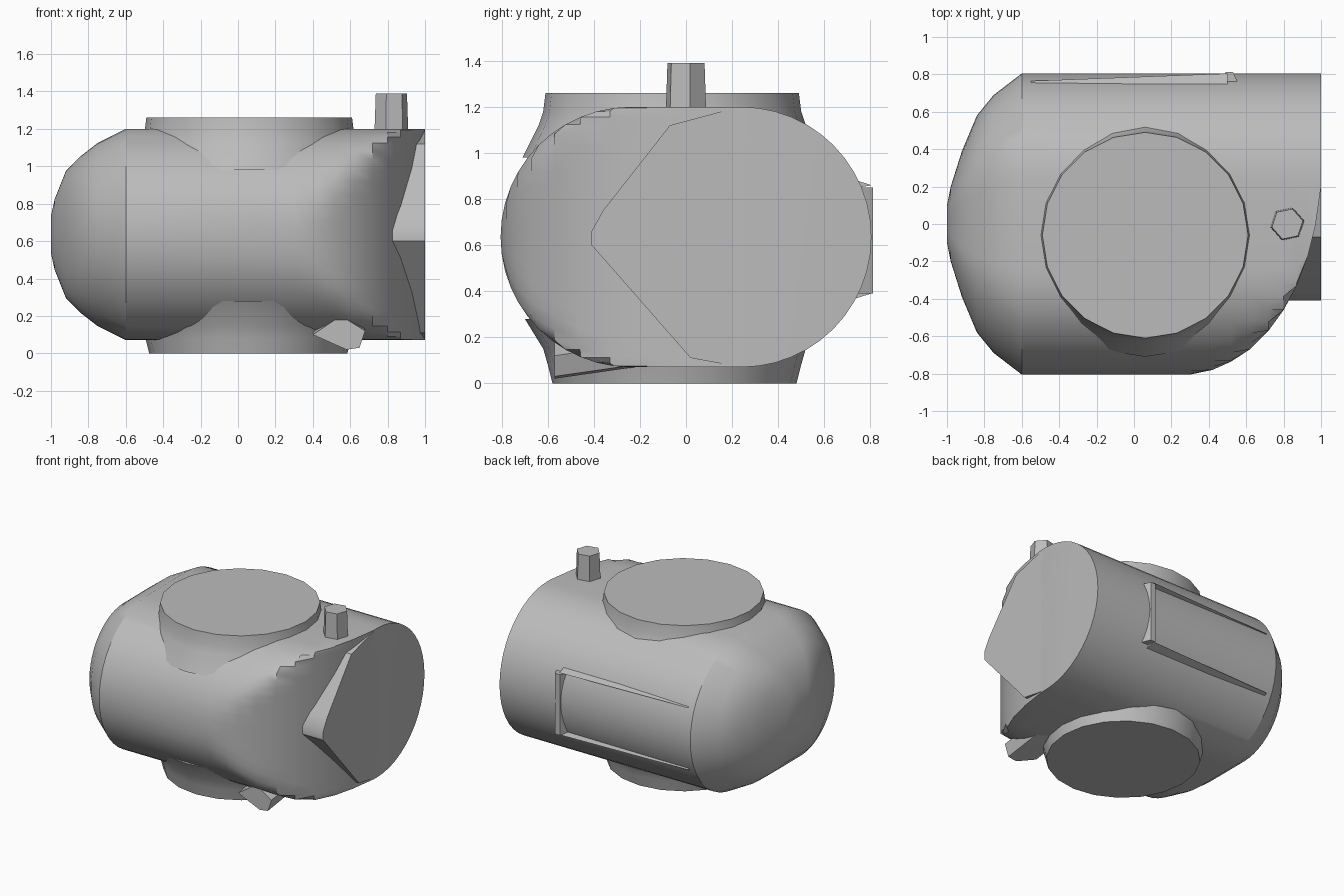
import bpy, bmesh, math

cube = bpy.data.objects.get("Cube")
if cube:
    bpy.data.objects.remove(cube)

grey = bpy.data.materials.new("plain_grey")
grey.use_nodes = True
grey.diffuse_color = (0.5, 0.5, 0.5, 1)
grey.node_tree.nodes["Principled BSDF"].inputs["Base Color"].default_value = (0.5, 0.5, 0.5, 1)

MID, HALF_W, HALF_H = 0.635, 0.805, 0.565


def loft(name, rings, angle=30):
    """Skin equal-length rings of points, cap both ends, shade by angle."""
    bm = bmesh.new()
    loops = [[bm.verts.new(p) for p in ring] for ring in rings]
    for a, b in zip(loops, loops[1:]):
        for i in range(len(a)):
            j = (i + 1) % len(a)
            bm.faces.new((a[i], a[j], b[j], b[i]))
    bm.faces.new(loops[0])
    bm.faces.new(loops[-1])
    bmesh.ops.remove_doubles(bm, verts=bm.verts, dist=0.0005)
    bmesh.ops.recalc_face_normals(bm, faces=bm.faces)
    mesh = bpy.data.meshes.new(name)
    bm.to_mesh(mesh)
    bm.free()
    mesh.materials.append(grey)
    obj = bpy.data.objects.new(name, mesh)
    bpy.context.collection.objects.link(obj)
    bpy.ops.object.select_all(action='DESELECT')
    obj.select_set(True)
    bpy.context.view_layer.objects.active = obj
    bpy.ops.object.shade_smooth_by_angle(angle=math.radians(angle))
    return obj


def stadium(x, w, h, y_min=-2):
    """Rounded cross-section at x, cut off by a vertical wall at y_min."""
    n, pts = 24, []
    for side in (1, -1):
        for k in range(n + 1):
            a = math.pi * (k / n - 0.5) * side
            y = side * (HALF_W - HALF_H + HALF_H * math.cos(a))
            z = HALF_H * math.sin(a) * side
            pts.append((x, max(y * w / HALF_W, y_min), MID + z * h / HALF_H * side))
    return pts


def turned(name, cx, cy, profile, sides, turn=0.0):
    """Stack of round rings given as (radius, z)."""
    ang = [turn + math.tau * k / sides for k in range(sides)]
    return loft(name, [[(cx + r * math.cos(a), cy + r * math.sin(a), z) for a in ang]
                       for r, z in profile])


# Main body: domed end, straight barrel, curved front corner
dome = [(-1, 0.1, 0.1), (-0.98, 0.2, 0.19), (-0.92, 0.39, 0.34),
        (-0.84, 0.58, 0.42), (-0.75, 0.69, 0.49), (-0.6, HALF_W, HALF_H)]
corner = [(0.3, -0.81), (0.42, -0.78), (0.52, -0.735), (0.62, -0.67), (0.72, -0.57),
          (0.8, -0.46), (0.87, -0.33), (0.93, -0.17), (0.97, -0.01), (1, 0.2)]
loft("body", [stadium(*d) for d in dome]
     + [stadium(x, HALF_W, HALF_H, y) for x, y in corner])

# Pointed wedge that completes the flat end face
wedge = [(-0.41, 0.6), (-0.41, 0.66), (-0.36, 0.75), (-0.07, 1.12),
         (0.21, 1.195), (0.3, MID), (0.21, 0.075), (0.02, 0.11)]
loft("end_wedge", [[(x, y, z) for y, z in wedge] for x in (0.7, 1)])

# Round caps with flared skirts above and below
turned("top_cap", 0.06, -0.06, [(0.65, 0.98), (0.58, 1.12), (0.56, 1.18), (0.55, 1.26)], 20)
turned("bottom_cap", 0.055, -0.05, [(0.53, 0), (0.55, 0.08), (0.57, 0.15), (0.65, 0.28)], 20)

# Small hexagonal peg
turned("peg", 0.82, 0, [(0.095, 1.1), (0.085, 1.39)], 6, 0.2)

# Chipped lump beside the lower cap
lump = [(0.4, 0.1), (0.55, 0.2), (0.68, 0.12), (0.65, 0.03), (0.58, 0.02)]
loft("lower_lump", [[(x, -0.57, z) for x, z in lump],
                    [(x, -0.15, z + 0.06) for x, z in lump]])

# Raised rib and tapering ledges on the back
rib = [(0.44, 0.7), (0.49, 0.812), (0.53, 0.812), (0.58, 0.7)]
loft("back_rib", [[(x, y, z) for x, y in rib] for z in (0.39, 0.85)])
for name, z, s in (("lower_ledge", 0.39, 1), ("upper_ledge", 0.86, -1)):
    loft(name, [[(x, 0.68, z - 0.04 * s), (x, y, z), (x, 0.7, z + 0.02 * s)]
                for x, y in ((-0.55, 0.765), (0.5, 0.805))])
